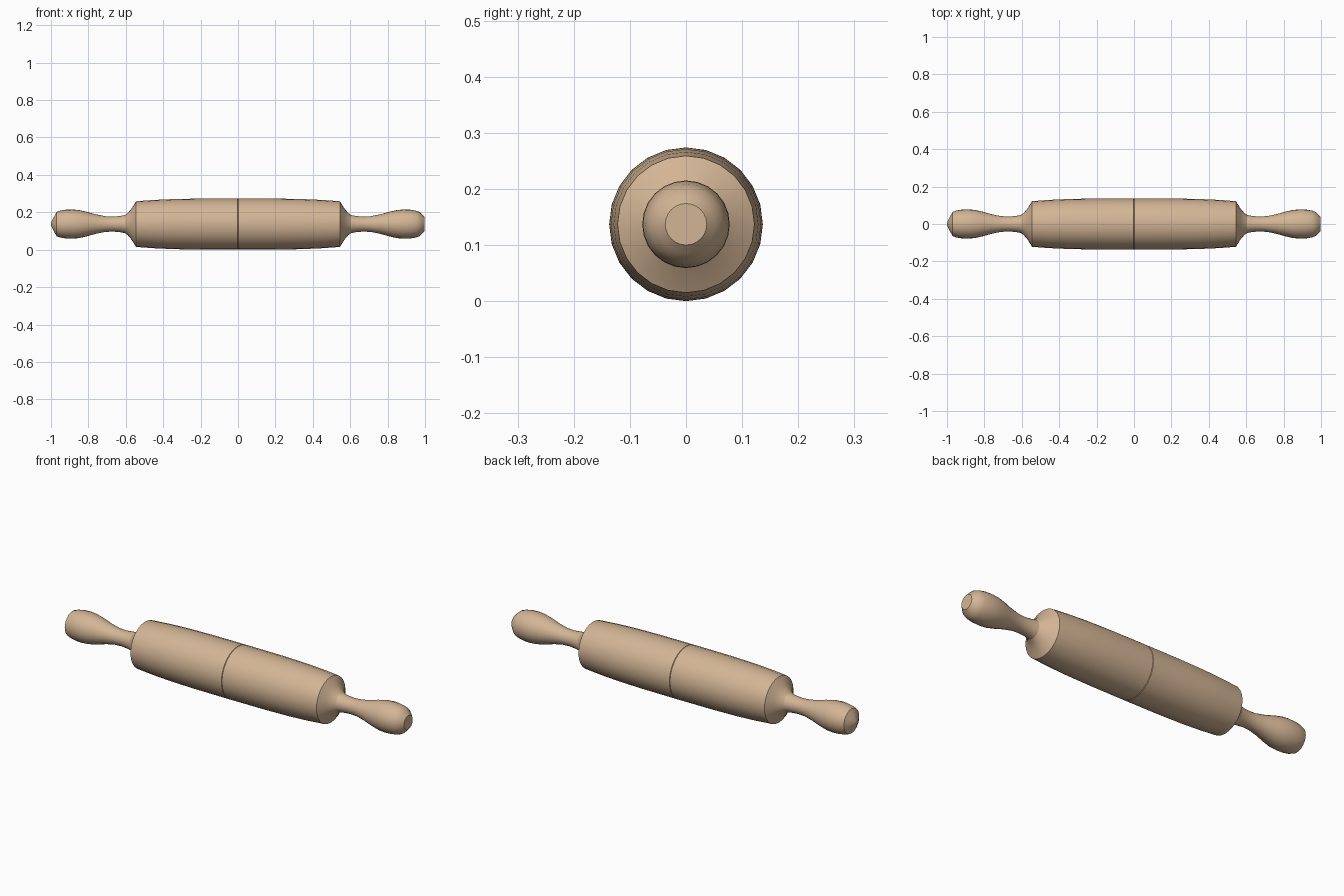
import bpy, bmesh, math

if "Cube" in bpy.data.objects:
    bpy.data.objects.remove(bpy.data.objects["Cube"])

SIDES = 24
AXIS_Z = 0.137

wood = bpy.data.materials.new("light wood")
wood.diffuse_color = (0.65, 0.46, 0.30, 1)
wood.use_nodes = True
wood.node_tree.nodes["Principled BSDF"].inputs["Base Color"].default_value = wood.diffuse_color


def lathe(name, profile):
    """Revolve (x, radius) points around the long axis; zero radius makes a pole."""
    bm = bmesh.new()
    rings = []
    for x, r in profile:
        if r == 0:
            rings.append([bm.verts.new((x, 0, AXIS_Z))] * SIDES)
            continue
        angles = [2 * math.pi * i / SIDES for i in range(SIDES)]
        rings.append([bm.verts.new((x, r * math.cos(a), AXIS_Z + r * math.sin(a)))
                      for a in angles])
    for a, b in zip(rings, rings[1:]):
        for i in range(SIDES):
            j = (i + 1) % SIDES
            bm.faces.new(dict.fromkeys((a[i], a[j], b[j], b[i])))
    bmesh.ops.recalc_face_normals(bm, faces=bm.faces)
    mesh = bpy.data.meshes.new(name)
    bm.to_mesh(mesh)
    bm.free()
    mesh.materials.append(wood)
    obj = bpy.data.objects.new(name, mesh)
    bpy.context.collection.objects.link(obj)
    bpy.ops.object.select_all(action='DESELECT')
    obj.select_set(True)
    bpy.context.view_layer.objects.active = obj
    bpy.ops.object.shade_smooth_by_angle(angle=math.radians(38))
    return obj


# Barrel: gently bulged, with a hairline seam round the middle
half = [(0.002, 0.137), (0.2, 0.1365), (0.34, 0.134), (0.45, 0.129), (0.545, 0.122),
        (0.57, 0.082), (0.59, 0.059), (0.605, 0.048), (0.605, 0)]
left = [(-x, r) for x, r in reversed(half)]
lathe("roller_barrel", left + [(0, 0.1345)] + half)

# Handles: slim neck swelling to a rounded grip
grip = [(0.6, 0.049), (0.63, 0.043), (0.67, 0.040), (0.71, 0.042), (0.76, 0.052),
        (0.81, 0.066), (0.85, 0.075), (0.885, 0.078), (0.92, 0.077), (0.95, 0.072),
        (0.97, 0.065)]
lathe("right_handle", [(0.6, 0)] + grip + [(0.985, 0.051), (0.998, 0.037), (0.998, 0)])
lathe("left_handle", [(-x, r) for x, r in
                      [(0.6, 0)] + grip + [(0.985, 0.037), (0.998, 0.012), (1.0, 0)]])
